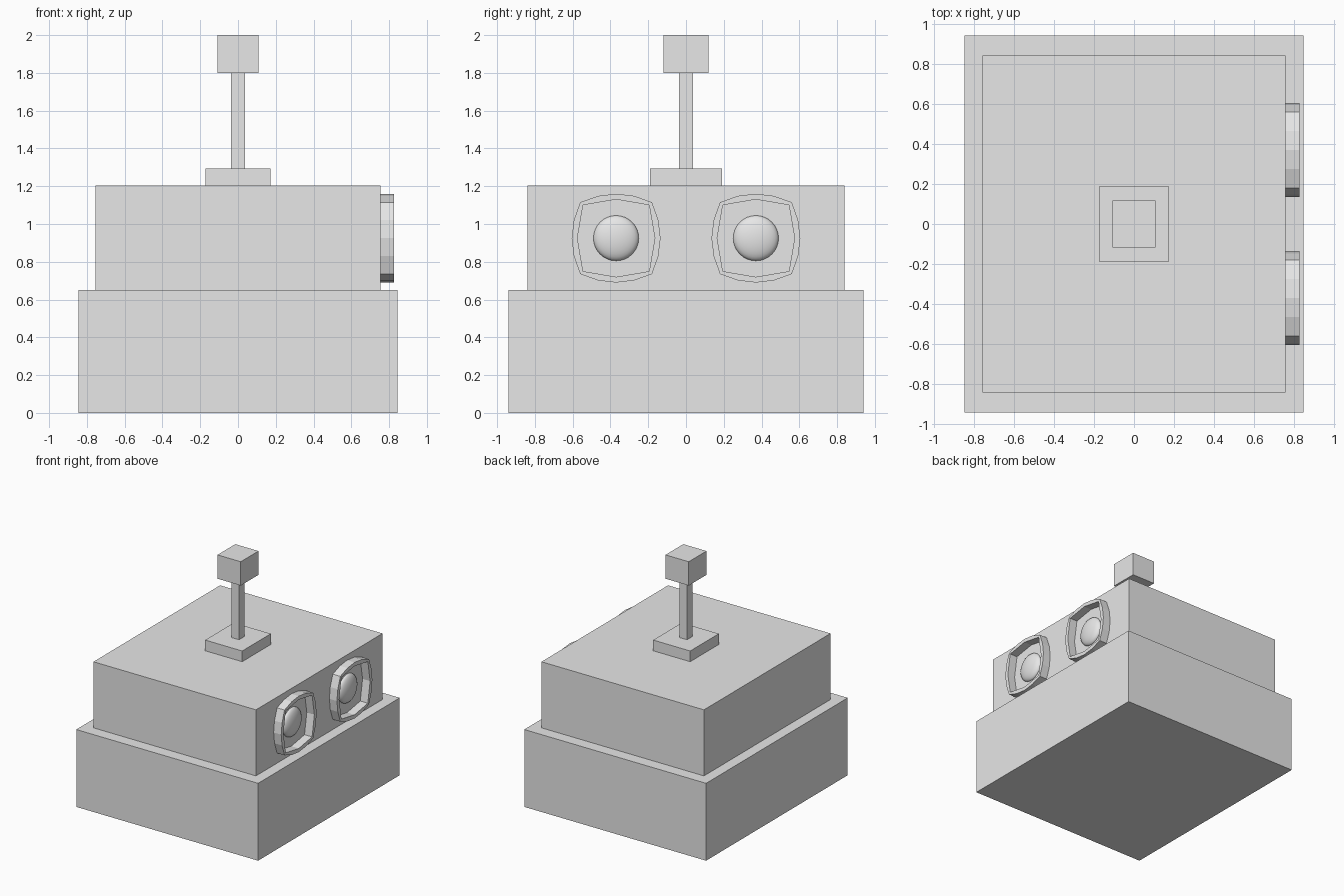
import bpy, bmesh, math
from mathutils import Matrix

cube = bpy.data.objects.get("Cube")
if cube:
    bpy.data.objects.remove(cube, do_unlink=True)

grey = bpy.data.materials.new("plain grey")
grey.use_nodes = True
grey.diffuse_color = (0.8, 0.8, 0.8, 1)
grey.node_tree.nodes["Principled BSDF"].inputs["Base Color"].default_value = (0.8, 0.8, 0.8, 1)


def add_object(name, bm, smooth=False):
    bmesh.ops.recalc_face_normals(bm, faces=bm.faces)
    for face in bm.faces:
        face.smooth = smooth
    mesh = bpy.data.meshes.new(name)
    bm.to_mesh(mesh)
    bm.free()
    mesh.materials.append(grey)
    obj = bpy.data.objects.new(name, mesh)
    bpy.context.collection.objects.link(obj)
    return obj


def box(name, half_x, half_y, z0, z1):
    bm = bmesh.new()
    size = Matrix.Diagonal((2 * half_x, 2 * half_y, z1 - z0, 1))
    bmesh.ops.create_cube(bm, size=1, matrix=Matrix.Translation((0, 0, (z0 + z1) / 2)) @ size)
    return add_object(name, bm)


def bowed_square(corner, middle, steps):
    """Square outline whose sides bow outward from corner to middle."""
    points = []
    for side in range(4):
        c, s = math.cos(side * math.pi / 2), math.sin(side * math.pi / 2)
        for i in range(steps):
            t = 2 * i / steps - 1
            u, v = middle - (middle - corner) * t * t, corner * t
            points.append((u * c - v * s, u * s + v * c))
    return points


def frame(name, y, z, x0, x1):
    bm = bmesh.new()
    outer = bowed_square(0.19, 0.235, 4)
    # The opening has only one bend per side, so each point is doubled up by halves
    bends = bowed_square(0.175, 0.205, 2)
    inner = []
    for i, (a, b) in enumerate(bends):
        nxt = bends[(i + 1) % len(bends)]
        inner += [(a, b), ((a + nxt[0]) / 2, (b + nxt[1]) / 2)]
    loops = [[bm.verts.new((x, y + a, z + b)) for a, b in outline]
             for outline, x in ((outer, x0), (outer, x1), (inner, x1), (inner, x0))]
    count = len(outer)
    for k in range(4):
        p, q = loops[k], loops[(k + 1) % 4]
        for i in range(count):
            j = (i + 1) % count
            bm.faces.new((p[i], p[j], q[j], q[i]))
    return add_object(name, bm)


def dome(name, y, z, x):
    bm = bmesh.new()
    shape = Matrix.Translation((x, y, z)) @ Matrix.Diagonal((0.045, 0.12, 0.12, 1))
    turn = Matrix.Rotation(math.pi / 2, 4, "Y")
    bmesh.ops.create_uvsphere(bm, u_segments=32, v_segments=16, radius=1, matrix=shape @ turn)
    return add_object(name, bm, smooth=True)


# Stacked body
box("lower_body", 0.845, 0.94, 0, 0.65)
box("upper_body", 0.755, 0.84, 0.65, 1.205)

# Mast on the roof
box("mast_foot", 0.172, 0.19, 1.205, 1.295)
box("mast_post", 0.036, 0.038, 1.295, 1.8)
box("mast_head", 0.108, 0.118, 1.8, 2)

# Pair of framed lamps on the side
for label, y in (("front", -0.37), ("back", 0.37)):
    frame(label + "_lamp_frame", y, 0.925, 0.755, 0.825)
    dome(label + "_lamp_dome", y, 0.925, 0.755)
